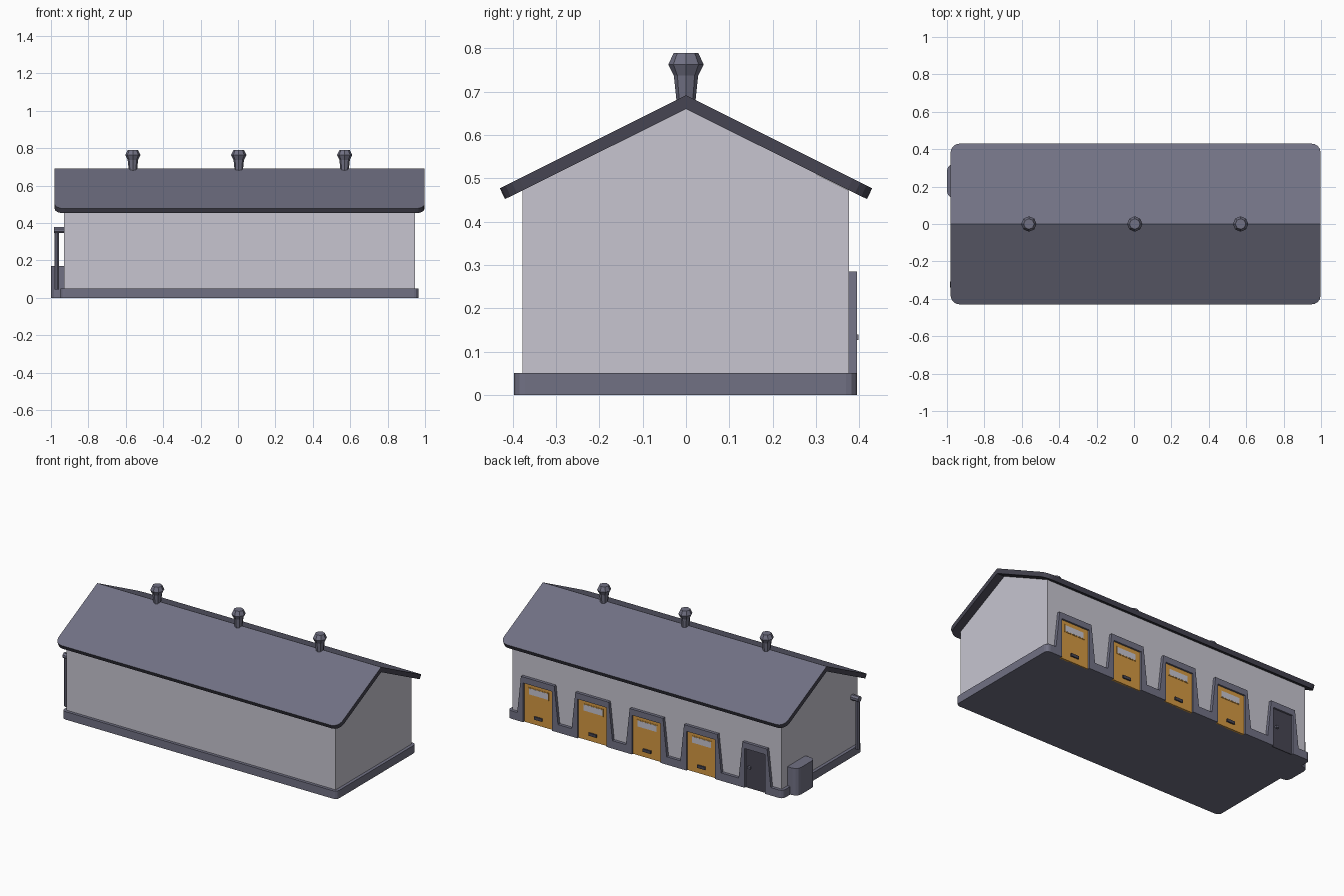
import bpy, bmesh, math
from mathutils import Vector

if "Cube" in bpy.data.objects:
    bpy.data.objects.remove(bpy.data.objects["Cube"])


def material(name, rgb):
    m = bpy.data.materials.new(name)
    m.diffuse_color = (*rgb, 1)
    m.use_nodes = True
    m.node_tree.nodes["Principled BSDF"].inputs["Base Color"].default_value = m.diffuse_color
    return m


WALL = material("pale_render", (0.57, 0.56, 0.63))
SLATE = material("slate_grey", (0.165, 0.165, 0.23))
DARK = material("dark_grey", (0.062, 0.06, 0.085))
ORANGE = material("orange_paint", (0.66, 0.32, 0.055))


def finish(bm, name, *mats):
    bmesh.ops.recalc_face_normals(bm, faces=bm.faces)
    me = bpy.data.meshes.new(name)
    bm.to_mesh(me)
    bm.free()
    for m in mats:
        me.materials.append(m)
    ob = bpy.data.objects.new(name, me)
    bpy.context.collection.objects.link(ob)
    return ob


def prism_bm(pts, axis, lo, hi):
    """Extrude a 2D outline along an axis."""
    place = {"x": lambda a, b, h: (h, a, b),
             "y": lambda a, b, h: (a, h, b),
             "z": lambda a, b, h: (a, b, h)}[axis]
    bm = bmesh.new()
    face = bm.faces.new([bm.verts.new(place(a, b, lo)) for a, b in pts])
    ext = bmesh.ops.extrude_face_region(bm, geom=[face])["geom"]
    step = Vector(place(0, 0, hi)) - Vector(place(0, 0, lo))
    bmesh.ops.translate(bm, vec=step, verts=[v for v in ext if isinstance(v, bmesh.types.BMVert)])
    return bm


def prism(name, pts, axis, lo, hi, mat):
    return finish(prism_bm(pts, axis, lo, hi), name, mat)


def rect(a0, a1, b0, b1):
    return [(a0, b0), (a1, b0), (a1, b1), (a0, b1)]


def arc(cx, cy, r, start, n=3):
    return [(cx + r * math.cos(math.radians(start + 90 * i / n)),
             cy + r * math.sin(math.radians(start + 90 * i / n))) for i in range(n + 1)]


# Door layout on the back wall: centre, half width
STALLS = [(0.757, 0.1), (0.378, 0.1), (0.0, 0.1), (-0.379, 0.1)]
SIDE = (-0.755, 0.07)
DOOR_Y, FACE_Y, DOOR_TOP = 0.384, 0.395, 0.247

# Walls with gable ends
prism("walls", [(-0.378, 0.03), (0.376, 0.03), (0.376, 0.472), (0, 0.662), (-0.378, 0.472)],
      "x", -0.93, 0.945, WALL)

# Plinth with rounded corners, notched where the doors stand
r = 0.025
plan = arc(-0.95 + r, -0.397 + r, r, 180) + arc(0.965 - r, -0.397 + r, r, 270)
plan += arc(0.965 - r, FACE_Y - r, r, 0)
for cx, hw in STALLS + [SIDE]:
    plan += [(cx + hw, FACE_Y), (cx + hw, 0.377), (cx - hw, 0.377), (cx - hw, FACE_Y)]
plan += arc(-0.95 + r, FACE_Y - r, r, 90)
prism("plinth", plan, "z", 0, 0.05, SLATE)

# Roof: folded slab with rounded eave corners, slate on top, dark edges and underside
bm = prism_bm([(-0.43, 0.477), (-0.418, 0.452), (0, 0.66), (0.418, 0.452), (0.43, 0.477), (0, 0.692)],
              "x", -0.98, 0.997)
corners = [e for e in bm.edges
           if all(abs(v.co.y) > 0.41 for v in e.verts)
           and abs(e.verts[0].co.x - e.verts[1].co.x) < 1e-4]
bmesh.ops.bevel(bm, geom=corners, offset=0.05, segments=4, profile=0.5, affect="EDGES")
bmesh.ops.recalc_face_normals(bm, faces=bm.faces)
for f in bm.faces:
    f.normal_update()
    f.material_index = 0 if f.normal.z > 0.6 else 1
finish(bm, "roof", SLATE, DARK)


# Ridge vents: lathed eight-sided profile
def vent(name, x):
    bm = bmesh.new()
    rings = []
    for rad, z in [(0.02, 0.66), (0.028, 0.737), (0.041, 0.763), (0.028, 0.79)]:
        rings.append([bm.verts.new((x + rad * math.cos(k * math.pi / 4),
                                    rad * math.sin(k * math.pi / 4), z)) for k in range(8)])
    for low, high in zip(rings, rings[1:]):
        for k in range(8):
            bm.faces.new((low[k], low[(k + 1) % 8], high[(k + 1) % 8], high[k]))
    bm.faces.new(rings[0])
    bm.faces.new(rings[-1])
    finish(bm, name, SLATE)


for i, x in enumerate((-0.562, 0.004, 0.57)):
    vent(f"ridge_vent_{i + 1}", x)


# Door surround with jambs that flare toward the plinth
def surround(name, cx, hw):
    prism(name, [(cx - hw - 0.042, 0.05), (cx - hw - 0.016, 0.285), (cx + hw + 0.016, 0.285),
                 (cx + hw + 0.042, 0.05), (cx + hw, 0.05), (cx + hw, DOOR_TOP),
                 (cx - hw, DOOR_TOP), (cx - hw, 0.05)], "y", 0.37, FACE_Y, SLATE)


# Stall doors with window slot and handle
for i, (cx, hw) in enumerate(STALLS):
    n = i + 1
    surround(f"stall_surround_{n}", cx, hw)
    wx, wz = 0.066, (0.182, 0.22)
    bm = prism_bm(rect(cx - hw, cx + hw, 0, DOOR_TOP), "y", 0.372, DOOR_Y)
    finish(bm, f"stall_door_{n}", ORANGE)
    prism(f"window_trim_{n}", rect(cx - wx - 0.005, cx + wx + 0.005, wz[0] - 0.005, wz[1] + 0.005),
          "y", DOOR_Y - 0.001, DOOR_Y + 0.002, ORANGE)
    prism(f"window_{n}", rect(cx - wx, cx + wx, *wz), "y", DOOR_Y, DOOR_Y + 0.003, WALL)
    prism(f"door_handle_{n}", rect(cx - 0.027, cx + 0.027, 0.035, 0.053),
          "y", DOOR_Y - 0.001, DOOR_Y + 0.008, DARK)

# Side door with knob
cx, hw = SIDE
surround("side_door_surround", cx, hw)
prism("side_door", rect(cx - hw, cx + hw, 0, DOOR_TOP), "y", 0.372, DOOR_Y, DARK)
prism("side_door_knob", rect(cx + 0.032, cx + 0.05, 0.126, 0.139), "y", DOOR_Y - 0.001, 0.398, SLATE)

# Trough on the left end, outer corners rounded
r = 0.035
prism("trough", [(-0.925, 0.14), (-0.925, 0.32)] + arc(-1 + r, 0.32 - r, r, 90) + arc(-1 + r, 0.14 + r, r, 180),
      "z", 0, 0.17, SLATE)


# Standpipe on the left end: upright and elbow into the wall
def octagon(a, b, rad):
    return [(a + rad * math.cos(math.pi * (k + 0.5) / 4), b + rad * math.sin(math.pi * (k + 0.5) / 4))
            for k in range(8)]


prism("standpipe", octagon(-0.969, -0.324, 0.0125), "z", 0.045, 0.36, SLATE)
prism("standpipe_elbow", octagon(-0.324, 0.362, 0.018), "x", -0.983, -0.925, SLATE)
